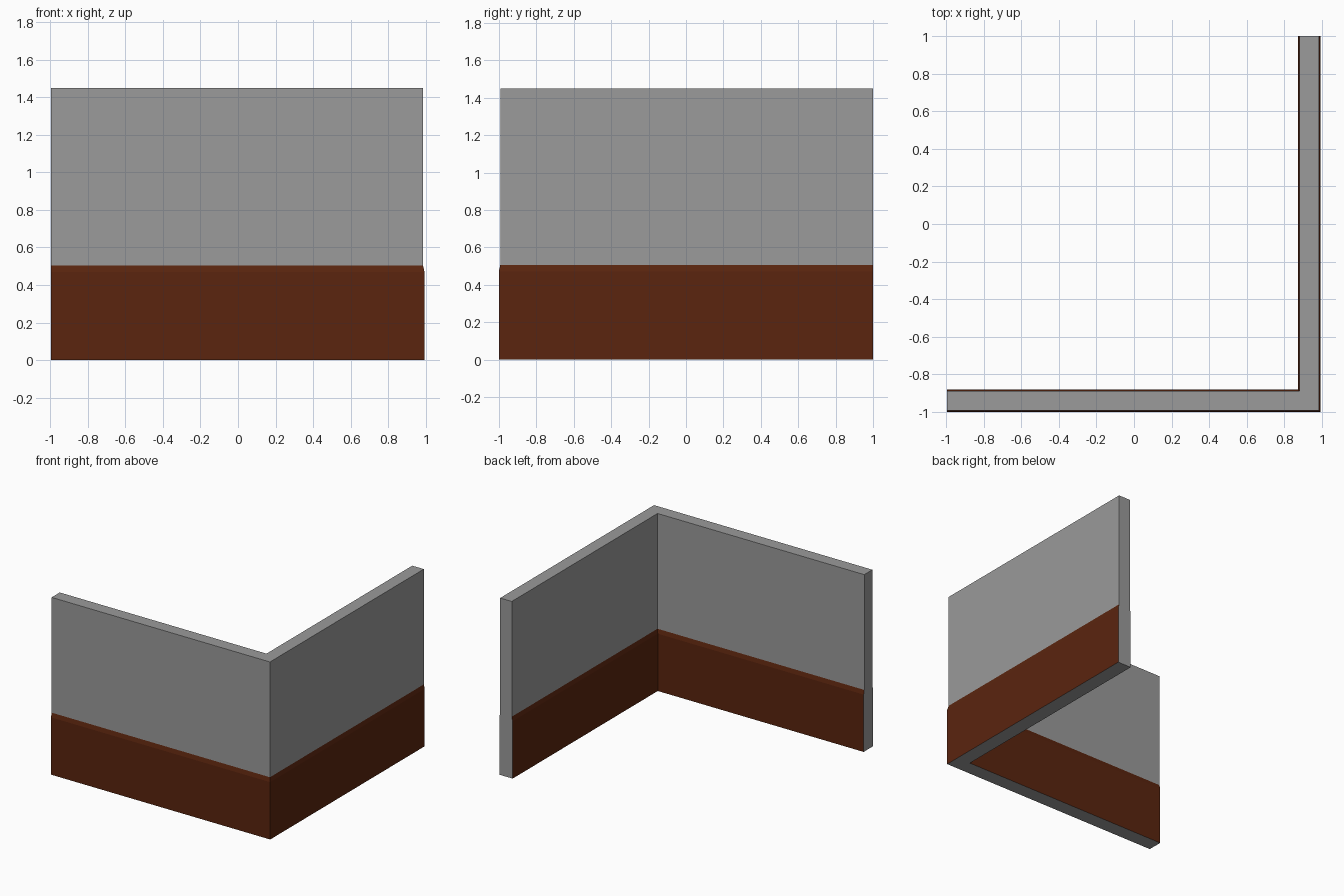
import bpy, bmesh

if "Cube" in bpy.data.objects:
    bpy.data.objects.remove(bpy.data.objects["Cube"])

X0, X1 = -0.995, 0.985     # left end, outer face of right wall
Y0, Y1 = -0.993, 1.0       # outer face of front wall, back end
THICK = 0.105
# wall profile: height, outward flare of the skirting
LEVELS = [(0, 0.008), (0.47, 0.008), (0.505, 0), (1.45, 0)]


def outline(z, d):
    """L-shaped footprint, widened by d on the long faces only."""
    ox, oy = X1 + d, Y0 - d
    ix, iy = X1 - THICK - d, Y0 + THICK + d
    return [(X0, oy, z), (ox, oy, z), (ox, Y1, z),
            (ix, Y1, z), (ix, iy, z), (X0, iy, z)]


# wall and skirting colours
brown = bpy.data.materials.new("skirting_brown")
brown.diffuse_color = (0.103, 0.018, 0.0045, 1)
brown.use_nodes = True
brown.node_tree.nodes["Principled BSDF"].inputs["Base Color"].default_value = brown.diffuse_color
grey = bpy.data.materials.new("wall_grey")
grey.diffuse_color = (0.325, 0.325, 0.325, 1)
grey.use_nodes = True
grey.node_tree.nodes["Principled BSDF"].inputs["Base Color"].default_value = grey.diffuse_color

# corner wall: stacked footprints joined into one solid
bm = bmesh.new()
rings = [[bm.verts.new(p) for p in outline(z, d)] for z, d in LEVELS]
for level, (lo, hi) in enumerate(zip(rings, rings[1:])):
    for i in range(6):
        j = (i + 1) % 6
        face = bm.faces.new((lo[i], lo[j], hi[j], hi[i]))
        # the skirting is brown, but the two cut ends stay grey
        face.material_index = 1 if level < 2 and i not in (2, 5) else 0

# bottom and top, mitred at the corner
for ring in (rings[0], rings[-1]):
    a, b, c, d, e, f = ring
    bm.faces.new((a, b, e, f))
    bm.faces.new((b, c, d, e))
bmesh.ops.recalc_face_normals(bm, faces=bm.faces)

mesh = bpy.data.meshes.new("corner_wall")
bm.to_mesh(mesh)
bm.free()
mesh.materials.append(grey)
mesh.materials.append(brown)
wall = bpy.data.objects.new("corner_wall", mesh)
bpy.context.collection.objects.link(wall)
